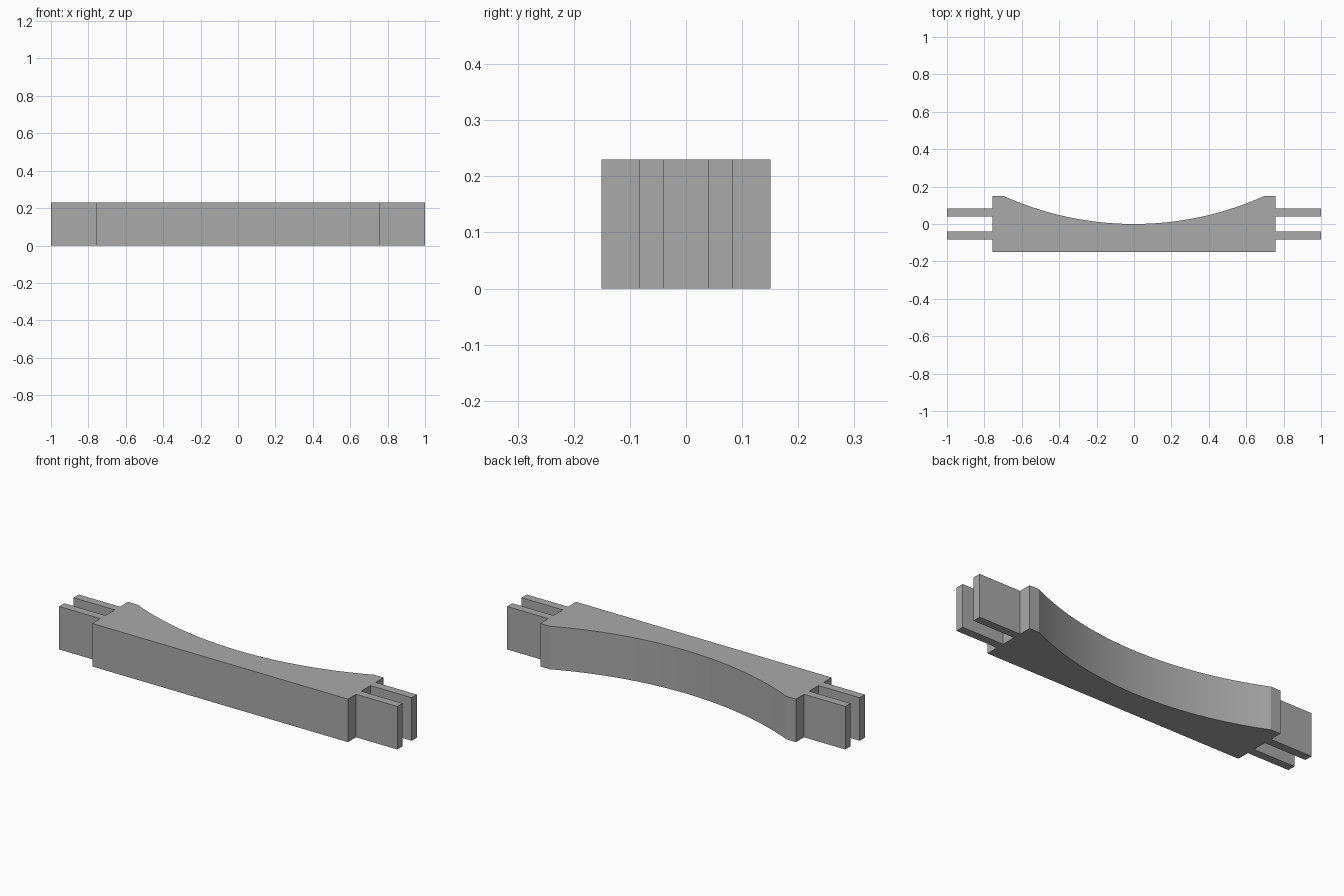
import bpy, bmesh, math

cube = bpy.data.objects.get("Cube")
if cube:
    bpy.data.objects.remove(cube, do_unlink=True)

HEIGHT = 0.23
HALF_DEPTH = 0.151
BODY_END = 0.756
ARC_END = 0.70

grey = bpy.data.materials.new("plain grey")
grey.use_nodes = True
colour = (0.4, 0.4, 0.4, 1)
grey.diffuse_color = colour
grey.node_tree.nodes["Principled BSDF"].inputs["Base Color"].default_value = colour


def extrude_outline(name, outline):
    """Upright prism over a counter-clockwise outline."""
    bm = bmesh.new()
    base = bm.faces.new([bm.verts.new((x, y, 0)) for x, y in outline])
    top = bmesh.ops.extrude_face_region(bm, geom=[base], use_keep_orig=True)
    verts = [v for v in top["geom"] if isinstance(v, bmesh.types.BMVert)]
    bmesh.ops.translate(bm, verts=verts, vec=(0, 0, HEIGHT))
    bmesh.ops.recalc_face_normals(bm, faces=bm.faces)
    mesh = bpy.data.meshes.new(name)
    bm.to_mesh(mesh)
    bm.free()
    mesh.materials.append(grey)
    obj = bpy.data.objects.new(name, mesh)
    bpy.context.collection.objects.link(obj)
    return obj


# Beam body with a hollow circular sweep along its back
radius = (ARC_END ** 2 + HALF_DEPTH ** 2) / (2 * HALF_DEPTH)
sweep = math.asin(ARC_END / radius)
STEPS = 32
arc = []
for i in range(STEPS + 1):
    a = sweep * (1 - 2 * i / STEPS)
    arc.append((radius * math.sin(a), radius * (1 - math.cos(a))))
body = extrude_outline("beam_body", [
    (-BODY_END, -HALF_DEPTH), (BODY_END, -HALF_DEPTH), (BODY_END, HALF_DEPTH),
    *arc, (-BODY_END, HALF_DEPTH)])
bpy.ops.object.select_all(action="DESELECT")
body.select_set(True)
bpy.context.view_layer.objects.active = body
bpy.ops.object.shade_smooth_by_angle(angle=math.radians(15))

# Pair of flat prongs on each end
for side, sx in (("left", 1), ("right", -1)):
    for place, sy in (("front", -1), ("back", 1)):
        x0, x1 = sorted((sx * BODY_END, sx))
        y0, y1 = sorted((sy * 0.039, sy * 0.083))
        extrude_outline(f"{side}_{place}_prong",
                        [(x0, y0), (x1, y0), (x1, y1), (x0, y1)])
